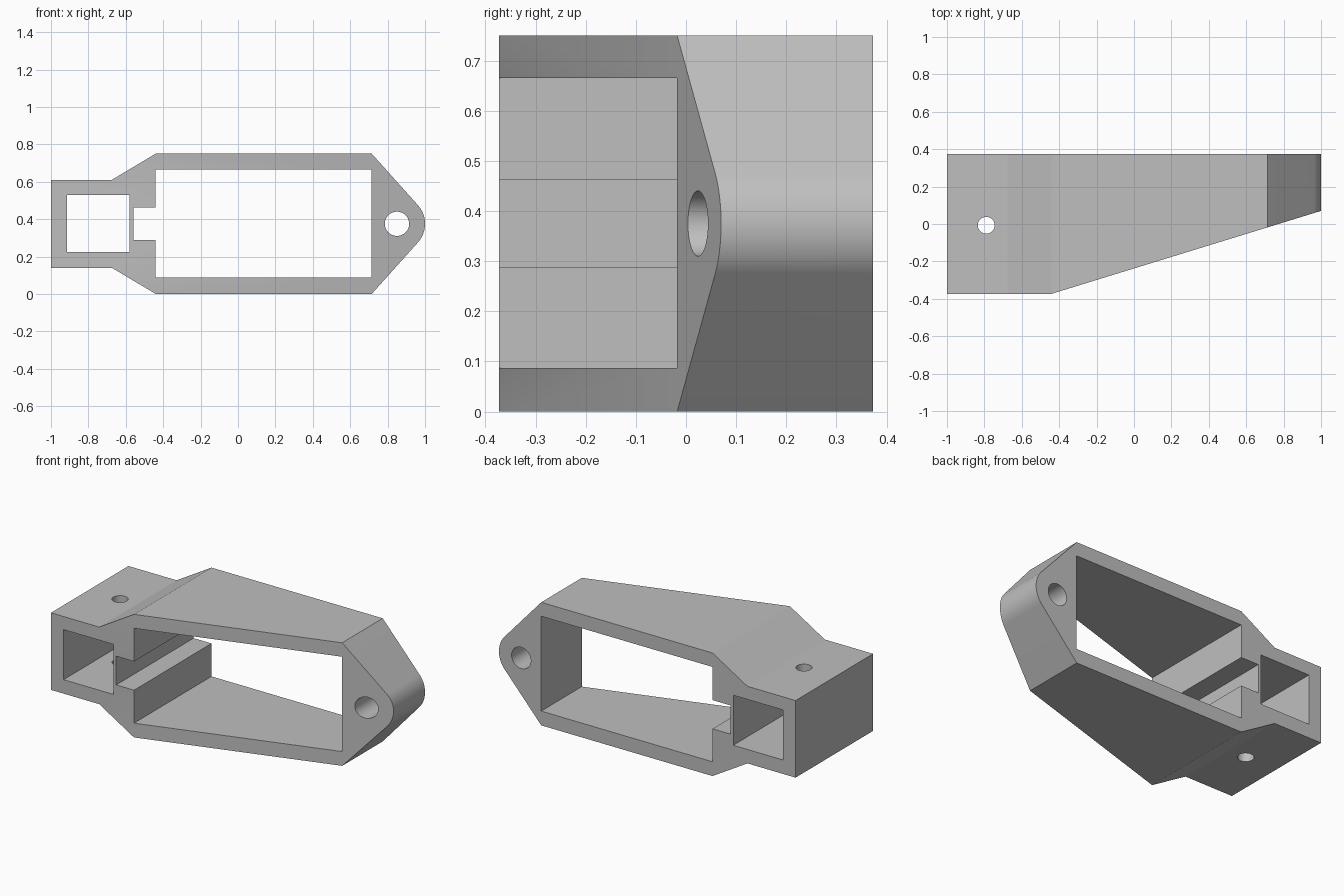
import bpy
import bmesh
from math import acos, atan2, cos, hypot, pi, sin
from mathutils import Vector

cube = bpy.data.objects.get("Cube")
if cube:
    bpy.data.objects.remove(cube, do_unlink=True)

HALF_DEPTH = 0.373
MID = 0.375          # height of the symmetry plane

grey = bpy.data.materials.new("light grey")
grey.use_nodes = True
colour = (0.52, 0.52, 0.52, 1)
grey.diffuse_color = colour
grey.node_tree.nodes["Principled BSDF"].inputs["Base Color"].default_value = colour


def prism(name, points, direction):
    """Closed prism: 3D outline swept along a direction."""
    bm = bmesh.new()
    face = bm.faces.new([bm.verts.new(p) for p in points])
    swept = bmesh.ops.extrude_face_region(bm, geom=[face])["geom"]
    verts = [v for v in swept if isinstance(v, bmesh.types.BMVert)]
    bmesh.ops.translate(bm, verts=verts, vec=Vector(direction))
    bmesh.ops.recalc_face_normals(bm, faces=bm.faces)
    mesh = bpy.data.meshes.new(name)
    bm.to_mesh(mesh)
    bm.free()
    mesh.materials.append(grey)
    obj = bpy.data.objects.new(name, mesh)
    bpy.context.collection.objects.link(obj)
    return obj


def through_y(name, outline, margin=0.0):
    y = HALF_DEPTH + margin
    return prism(name, [(x, -y, z) for x, z in outline], (0, 2 * y, 0))


def rectangle(x0, x1, z0, z1):
    return [(x0, z0), (x1, z0), (x1, z1), (x0, z1)]


def circle(cx, cy, r, n=48):
    return [(cx + r * cos(2 * pi * i / n), cy + r * sin(2 * pi * i / n)) for i in range(n)]


# Outer body: square block, flared shoulders, tapered rounded lug
LUG_X, LUG_R = 0.85, 0.15
corner = (0.715, MID)     # x and half height where the lug starts
dx, dz = corner[0] - LUG_X, corner[1]
tangent = atan2(dz, dx) - acos(LUG_R / hypot(dx, dz))
lower = [(-1, -0.235), (-0.675, -0.235), (-0.44, -MID), (corner[0], -MID)]
steps = 24
arc = [(LUG_X + LUG_R * cos(a), LUG_R * sin(a))
       for a in (tangent * (2 * i / steps - 1) for i in range(steps + 1))]
upper = [(x, -z) for x, z in reversed(lower)]
body = through_y("bracket_body", [(x, z + MID) for x, z in lower + arc + upper])

# Cutters: front slope, main window with its notch, square socket, holes
slope = (0.07 + HALF_DEPTH) / 1.44
window = [(-0.44, 0.087), (0.715, 0.087), (0.715, 0.665), (-0.44, 0.665),
          (-0.44, 0.463), (-0.56, 0.463), (-0.56, 0.288), (-0.44, 0.288)]
front = [(-0.44, -HALF_DEPTH), (1.2, -HALF_DEPTH + 1.64 * slope), (1.2, -0.8),
         (-0.44 - 0.2, -HALF_DEPTH - 0.2 * slope)]
cutters = [
    prism("slope_cutter", [(x, y, -0.1) for x, y in front], (0, 0, 1)),
    through_y("window_cutter", window, 0.1),
    through_y("socket_cutter", rectangle(-0.915, -0.58, 0.225, 0.53), 0.1),
    through_y("lug_hole_cutter", circle(LUG_X, MID, 0.065), 0.1),
    prism("pin_hole_cutter", [(x, y, -0.1) for x, y in circle(-0.79, -0.007, 0.045)], (0, 0, 1)),
]

bpy.ops.object.select_all(action="DESELECT")
bpy.context.view_layer.objects.active = body
body.select_set(True)
for cutter in cutters:
    cutter.hide_render = True
    mod = body.modifiers.new(cutter.name, "BOOLEAN")
    mod.operation = "DIFFERENCE"
    mod.solver = "EXACT"
    mod.object = cutter
    bpy.ops.object.modifier_apply(modifier=mod.name)
    bpy.data.objects.remove(cutter, do_unlink=True)

bpy.ops.object.shade_smooth_by_angle(angle=pi / 7)
